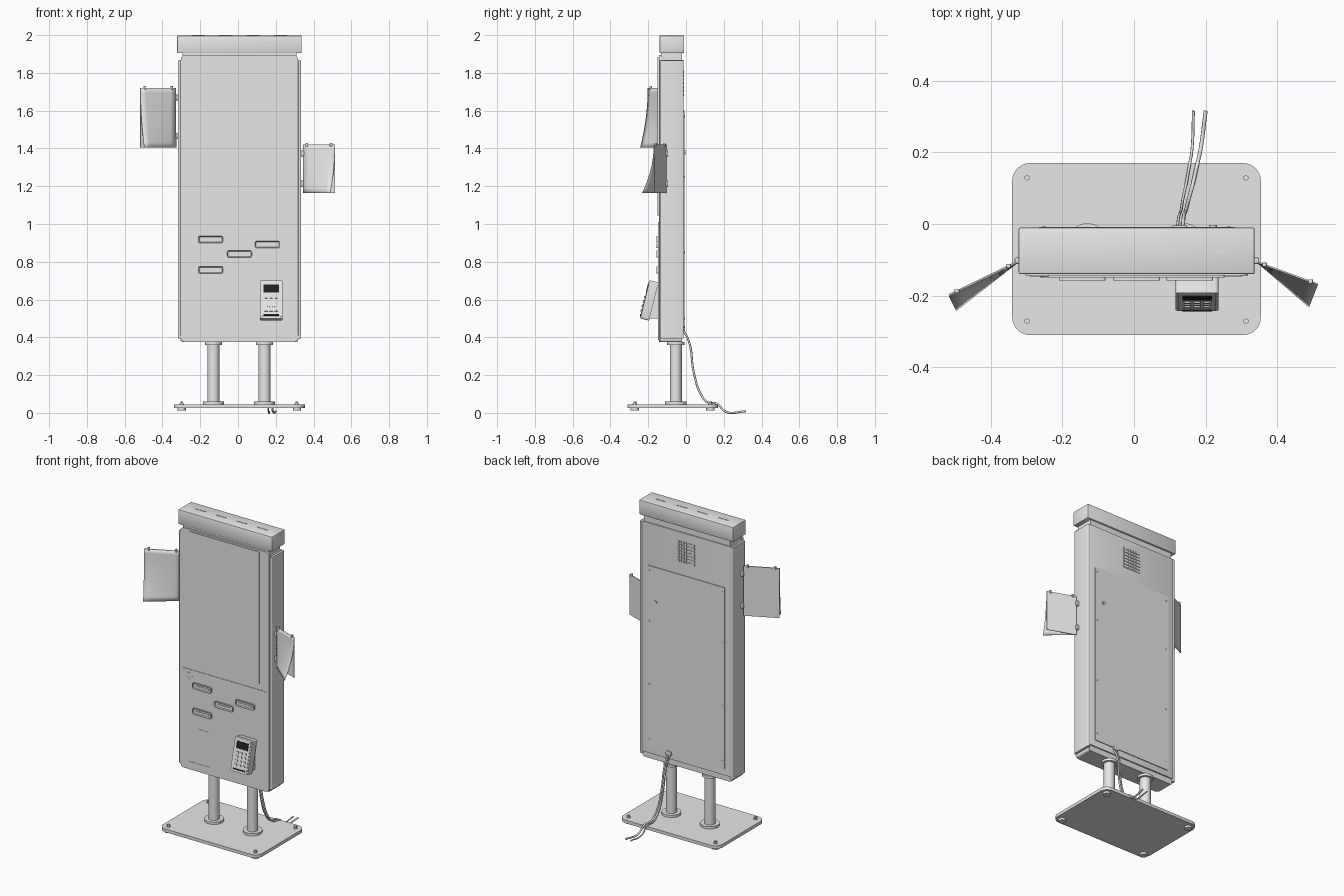
import bpy, bmesh, math
from mathutils import Matrix, Vector

if "Cube" in bpy.data.objects:
    bpy.data.objects.remove(bpy.data.objects["Cube"])


def material(name, value):
    m = bpy.data.materials.new(name)
    m.diffuse_color = (value, value, value, 1)
    m.use_nodes = True
    m.node_tree.nodes["Principled BSDF"].inputs["Base Color"].default_value = m.diffuse_color
    return m


GREY = material("light grey", 0.8)
BLACK = material("black", 0.015)


def finish(bm, name, mat=GREY, matrix=None, smooth=False):
    bmesh.ops.recalc_face_normals(bm, faces=bm.faces)
    me = bpy.data.meshes.new(name)
    bm.to_mesh(me)
    bm.free()
    me.materials.append(mat)
    ob = bpy.data.objects.new(name, me)
    bpy.context.collection.objects.link(ob)
    if matrix:
        ob.matrix_world = matrix
    if smooth:
        bpy.context.view_layer.objects.active = ob
        bpy.ops.object.select_all(action='DESELECT')
        ob.select_set(True)
        bpy.ops.object.shade_smooth_by_angle(angle=math.radians(35))
    return ob


def box(name, x, y, z, r=0, axis=None, seg=5, recess=None, mat=GREY, matrix=None):
    """Box from ranges; rounds edges along one axis (or all), may sink its front face."""
    bm = bmesh.new()
    bmesh.ops.create_cube(bm, size=1)
    for v in bm.verts:
        for i, rng in enumerate((x, y, z)):
            v.co[i] = rng[0] if v.co[i] < 0 else rng[1]
    if r:
        edges = [e for e in bm.edges if axis is None or
                 abs((e.verts[0].co - e.verts[1].co).normalized()[axis]) > 0.9]
        bmesh.ops.bevel(bm, geom=edges, offset=r, segments=seg, profile=0.5, affect='EDGES')
    if recess:
        bm.normal_update()
        front = [f for f in bm.faces if f.normal.y < -0.99]
        bmesh.ops.inset_region(bm, faces=front, thickness=recess[0])
        for v in {v for f in front for v in f.verts}:
            v.co.y += recess[1]
    return finish(bm, name, mat, matrix, smooth=bool(r))


def cyl(name, centre, r, h, axis='Z', n=32):
    """Cylinder centred at a point along an axis."""
    bm = bmesh.new()
    rot = {'Z': Matrix(), 'Y': Matrix.Rotation(math.pi / 2, 4, 'X'),
           'X': Matrix.Rotation(math.pi / 2, 4, 'Y')}[axis]
    bmesh.ops.create_cone(bm, cap_ends=True, segments=n, radius1=r, radius2=r, depth=h,
                          matrix=Matrix.Translation(centre) @ rot)
    return finish(bm, name, smooth=n > 8)


def span(c, w):
    return (c - w / 2, c + w / 2)


# Floor plate with feet and hex bolts
box("base_plate", (-.34, .354), (-.31, .17), (.025, .045), .05, 2, 8)
for fx in (-.298, .312):
    for fy in (-.271, .129):
        cyl("foot", (fx, fy, .019), .022, .014, n=20)
        cyl("bolt_washer", (fx, fy, .047), .012, .004, n=20)
        cyl("base_bolt", (fx, fy, .053), .008, .012, n=6)

# Two support posts with flanges
for px in (-.13, .14):
    cyl("post", (px, -.054, .21), .032, .34)
    cyl("post_foot_flange", (px, -.054, .052), .056, .015)
    cyl("post_top_flange", (px, -.054, .367), .046, .016)

# Cabinet: core, side covers, bottom, neck and header
box("cabinet_core", (-.306, .321), (-.14, -.014), (.41, 1.868), .006, 2, 3)
box("cabinet_bottom", (-.304, .319), (-.134, -.022), (.374, .42), .012, 1, 4)
box("front_frame", (-.303, .318), (-.144, -.13), (.375, 1.895), .025, 1, 5)
for name, sx in (("left_side_cover", (-.318, -.3)), ("right_side_cover", (.316, .334))):
    box(name, sx, (-.138, -.013), (.395, 1.865), .005, 2, 3)
box("neck", (-.295, .31), (-.132, -.02), (1.86, 1.91))
box("header", (-.322, .337), (-.14, -.01), (1.905, 1.998), .005, None, 2)
for i in range(4):
    box("header_slot", span(-.21 + i * .145, .07), (-.078, -.072), (1.996, 2.0))

# Display glass and lower service panel
box("screen", (-.24, .252), (-.15, -.14), (1.045, 1.885), .006, 1, 3)
box("lower_panel", (-.29, .302), (-.147, -.14), (.385, 1.01), .008, 1, 3)

# Ticket and card slots with raised rims
for sx, sz in ((-.145, .918), (.156, .892), (.008, .841), (-.145, .757)):
    box("slot_rim", span(sx, .13), (-.157, -.145), span(sz, .037), .008, 1, 4, (.005, .005))
    box("slot_lip", span(sx, .095), (-.155, -.15), span(sz, .008))

# Speaker dots, reader patch and lower seam
for i in range(8):
    a = i * math.pi / 4
    cyl("speaker_dot", (-.24 + .018 * math.cos(a), -.147, .971 + .018 * math.sin(a)),
        .005, .004, 'Y', 10)
box("reader_patch", span(-.145, .076), (-.149, -.146), span(.617, .062), .006, 1, 3)
box("lower_seam", (-.245, -.09), (-.149, -.146), span(.425, .004))

# Payment terminal: wedge mount, tilted body, display, keys, card slit
bm = bmesh.new()
for wx in (.13, .222):
    bm.faces.new([bm.verts.new((wx, y, z)) for y, z in
                  ((-.143, .5), (-.2, .5), (-.155, .665), (-.143, .665))])
bmesh.ops.bridge_loops(bm, edges=bm.edges[:])
finish(bm, "terminal_mount")
tilt = Matrix.Translation((.176, -.194, .595)) @ Matrix.Rotation(math.radians(-14), 4, 'X')
box("terminal_body", (-.06, .06), (-.024, .024), (-.104, .104), .01, 1, 4, matrix=tilt)
box("terminal_face", (-.052, .052), (-.027, -.02), (-.096, .096), .008, 1, 4, matrix=tilt)
box("terminal_display", (-.041, .041), (-.029, -.025), (.036, .08), mat=BLACK, matrix=tilt)
for row in range(4):
    for col in (-1, 0, 1):
        box("terminal_key", span(col * .027, .019), (-.032, -.026),
            span(.012 - row * .024, .013), .003, 1, 2, matrix=tilt)
box("terminal_card_slit", (-.042, .042), (-.03, -.026), (-.09, -.082),
    mat=BLACK, matrix=tilt)


# Side flags: flat panel with a curled sheet, hinges and top clips
def flag(side, inner, outer, curl, z0, z1, hinges):
    a, b, c = (Vector(p) for p in (inner, outer, curl))
    n = Vector((b.y - a.y, a.x - b.x)).normalized() * .002
    bm = bmesh.new()
    low = [bm.verts.new((p.x, p.y, z0)) for p in (a - n, b - n, b + n, a + n)]
    face = bm.faces.new(low)
    top = bmesh.ops.extrude_face_region(bm, geom=[face])["geom"]
    bmesh.ops.translate(bm, vec=(0, 0, z1 - z0),
                        verts=[v for v in top if isinstance(v, bmesh.types.BMVert)])
    finish(bm, side + "_flag_panel")
    bm = bmesh.new()
    rows = []
    for i in range(13):
        t = i / 12
        end = b.lerp(c, t ** 2)
        rows.append([bm.verts.new((*a.lerp(end, j / 6), z1 + (z0 - z1) * t)) for j in range(7)])
    for r0, r1 in zip(rows, rows[1:]):
        for j in range(6):
            bm.faces.new((r0[j], r0[j + 1], r1[j + 1], r1[j]))
    sheet = finish(bm, side + "_flag_sheet", smooth=True)
    sheet.location.y = -.003
    mod = sheet.modifiers.new("thickness", 'SOLIDIFY')
    mod.thickness = .002
    for t in (.12, .88):
        p = a.lerp(b, t)
        box(side + "_flag_clip", span(p.x, .014), span(p.y, .012), span(z1, .02), .003, None, 2)
    edge = -.31 if side == "left" else .326
    for hz in hinges:
        box(side + "_hinge", sorted((edge, a.x + (a.x - edge) * .3)), span(-.103, .018),
            span(hz, .03), .004, None, 2)


flag("left", (-.328, -.106), (-.517, -.198), (-.497, -.238), 1.405, 1.72, (1.67, 1.468))
flag("right", (.344, -.106), (.513, -.168), (.488, -.229), 1.165, 1.42, (1.373, 1.214))

# Rear door with vent grid, screws and lock
box("rear_door", (-.265, .28), (-.015, -.009), (.45, 1.6), .006, 1, 3)
for i in range(7):
    for j in range(7):
        box("vent_cell", span(.008 + (i - 3) * .018, .012), (-.015, -.01),
            span(1.745 + (j - 3) * .02, .013))
for sx in (-.25, .265):
    for sz in (.5, .85, 1.25, 1.57):
        cyl("rear_screw", (sx, -.009, sz), .005, .005, 'Y', 10)
cyl("rear_lock", (.22, -.008, 1.38), .011, .01, 'Y', 20)


# Cables leaving the rear door and trailing across the floor
def cable(name, radius, points):
    cu = bpy.data.curves.new(name, 'CURVE')
    cu.dimensions = '3D'
    cu.bevel_depth = radius
    cu.bevel_resolution = 2
    cu.resolution_u = 6
    sp = cu.splines.new('BEZIER')
    sp.bezier_points.add(len(points) - 1)
    for bp, p in zip(sp.bezier_points, points):
        bp.co = p
        bp.handle_left_type = bp.handle_right_type = 'AUTO'
    cu.use_fill_caps = True
    cu.materials.append(GREY)
    bpy.context.collection.objects.link(bpy.data.objects.new(name, cu))


side_path = ((-.02, .447), (.015, .38), (.042, .21), (.078, .1), (.115, .056),
             (.165, .048), (.21, .009), (.316, .012))
for name, radius, xs in (("thin_cable", .004, (.12, .124, .132, .138, .146, .155, .162, .166)),
                         ("thick_cable", .0055, (.136, .138, .146, .155, .165, .176, .186, .2))):
    cable(name, radius, [(x, y, z - (.009 - max(radius, .004)) * (i > 5))
                         for i, (x, (y, z)) in enumerate(zip(xs, side_path))])
box("cable_gland", span(.128, .04), (-.015, -.004), span(.45, .025), .005, 1, 3)
